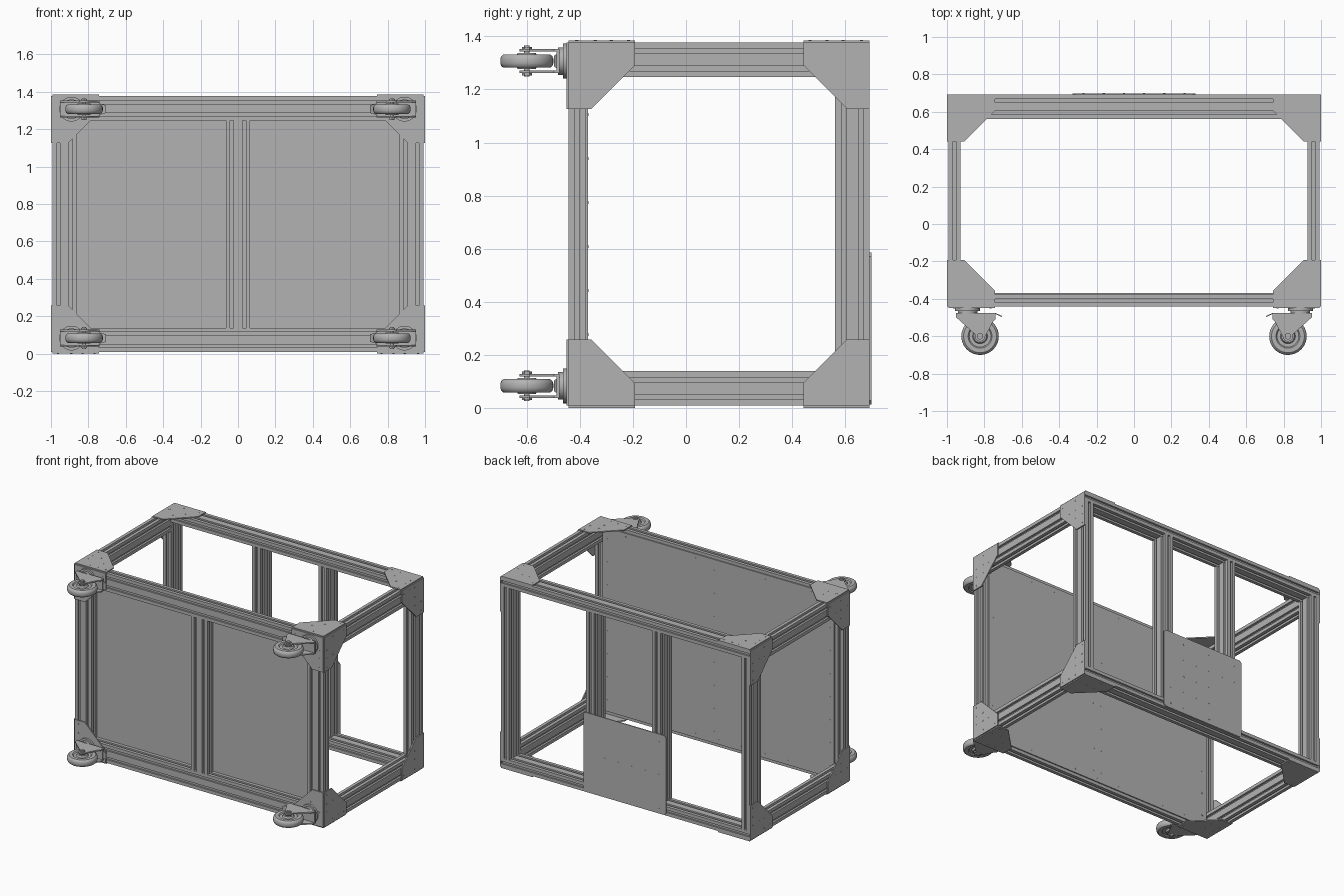
import bpy, bmesh, math
from mathutils import Vector, Matrix

cube = bpy.data.objects.get("Cube")
if cube:
    bpy.data.objects.remove(cube, do_unlink=True)

grey = bpy.data.materials.new("metal grey")
grey.use_nodes = True
grey.diffuse_color = (0.45, 0.45, 0.45, 1)
grey.node_tree.nodes["Principled BSDF"].inputs["Base Color"].default_value = (0.45, 0.45, 0.45, 1)

M = 0.065                    # extrusion module
T = 0.008                    # plate thickness
X = 0.992                    # frame half width
Y0, Y1 = -0.442, 0.692       # frame front and back
Z0, Z1 = 0.008, 1.377        # frame bottom and top
YI = Y0 + M                  # inner side of the front frame
YB = Y1 - 2 * M              # inner side of the back frame


def finish(name, bm, smooth=False):
    bmesh.ops.recalc_face_normals(bm, faces=bm.faces[:])
    mesh = bpy.data.meshes.new(name)
    bm.to_mesh(mesh)
    bm.free()
    mesh.materials.append(grey)
    ob = bpy.data.objects.new(name, mesh)
    bpy.context.scene.collection.objects.link(ob)
    if smooth:
        bpy.ops.object.select_all(action='DESELECT')
        bpy.context.view_layer.objects.active = ob
        ob.select_set(True)
        bpy.ops.object.shade_smooth_by_angle(angle=math.radians(35))
    return ob


def add_prism(bm, points, offset):
    face = bm.faces.new([bm.verts.new(p) for p in points])
    ext = bmesh.ops.extrude_face_region(bm, geom=[face], use_keep_orig=True)
    verts = [v for v in ext["geom"] if isinstance(v, bmesh.types.BMVert)]
    bmesh.ops.translate(bm, verts=verts, vec=Vector(offset))


def add_box(bm, lo, hi):
    lo, hi = Vector(lo), Vector(hi)
    mat = Matrix.Translation((lo + hi) / 2) @ Matrix.Diagonal((*(hi - lo), 1))
    bmesh.ops.create_cube(bm, size=1, matrix=mat)


def add_disc(bm, centre, normal, radius, depth, segments=10):
    normal = Vector(normal)
    rot = normal.to_track_quat('Z', 'Y').to_matrix().to_4x4()
    mat = Matrix.Translation(Vector(centre) + normal * depth / 2) @ rot
    bmesh.ops.create_cone(bm, cap_ends=True, segments=segments, radius1=radius,
                          radius2=radius, depth=depth, matrix=mat)


def slot_outline(w, h):
    """Rectangle outline with a T-slot in the middle of every module."""
    slot = [(-.009, 0), (-.009, .007), (-.012, .007), (-.012, .018),
            (.012, .018), (.012, .007), (.009, .007), (.009, 0)]
    pts, pos, d = [], 0j, 1 + 0j
    for length in (w, h, w, h):
        pts.append(pos)
        for k in range(round(length / M)):
            pts += [pos + d * (M * (k + 0.5) + a) + d * 1j * b for a, b in slot]
        pos += d * length
        d *= 1j
    return pts


def extrusion(name, lo, hi, axis):
    a, b = [i for i in range(3) if i != axis]
    points = []
    for c in slot_outline(hi[a] - lo[a], hi[b] - lo[b]):
        p = [0, 0, 0]
        p[axis], p[a], p[b] = lo[axis], lo[a] + c.real, lo[b] + c.imag
        points.append(p)
    off = [0, 0, 0]
    off[axis] = hi[axis] - lo[axis]
    bm = bmesh.new()
    add_prism(bm, points, off)
    finish(name, bm)


# Long rails: tall ones at the front, flat ones at the back
for side, zf, zb in (("bottom", Z0, Z0), ("top", Z1 - 2 * M, Z1 - M)):
    extrusion(f"front_{side}_rail", (-X, Y0, zf), (X, YI, zf + 2 * M), 0)
    extrusion(f"back_{side}_rail", (-X, YB, zb), (X, Y1, zb + M), 0)
    for label, x in (("right", -X), ("left", X - M)):
        extrusion(f"{label}_{side}_beam", (x, YI, zf), (x + M, YB, zf + 2 * M), 1)

# Uprights
for label, x in (("right", -X), ("middle", -M), ("left", X - 2 * M)):
    extrusion(f"front_{label}_post", (x, Y0, Z0 + 2 * M), (x + 2 * M, YI, Z1 - 2 * M), 2)
for label, x in (("right", -X), ("inner_right", -0.28), ("inner_left", 0.25), ("left", X - M)):
    extrusion(f"back_{label}_post", (x, YB, Z0 + M), (x + M, Y1, Z1 - M), 2)

# Corner gussets with screw heads
SHAPE = [(0, 0), (.25, 0), (.25, .085), (.085, .25), (0, .25)]
SCREWS = [(.03, .1), (.03, .16), (.03, .225), (.1, .03), (.16, .03),
          (.225, .03), (.1, .1), (.16, .1), (.1, .16)]


def gusset(name, origin, u, v, n):
    o, u, v, n = Vector(origin), Vector(u), Vector(v), Vector(n)
    bm = bmesh.new()
    add_prism(bm, [o + u * a + v * b for a, b in SHAPE], n * T)
    for a, b in SCREWS:
        add_disc(bm, o + u * a + v * b + n * T, n, 0.006, 0.001, 8)
    finish(name, bm)


for sx, lr in ((-1, "right"), (1, "left")):
    for z, sz, tb in ((Z0, -1, "bottom"), (Z1, 1, "top")):
        for y, sy, fb in ((Y0, -1, "front"), (Y1, 1, "back")):
            corner = (sx * X, y, z)
            gusset(f"{tb}_gusset_{fb}_{lr}", corner, (-sx, 0, 0), (0, -sy, 0), (0, 0, sz))
            gusset(f"side_gusset_{fb}_{tb}_{lr}", corner, (0, -sy, 0), (0, 0, -sz), (sx, 0, 0))
        gusset(f"front_gusset_{tb}_{lr}", (sx * X, Y0, z), (-sx, 0, 0), (0, 0, -sz), (0, -1, 0))

# Front panel, fixed to the inner side of the front frame
bm = bmesh.new()
add_box(bm, (-0.925, YI, 0.03), (0.925, YI + T, 1.355))
spots = [(x, 0.11 + 0.166 * k) for x in (-.89, -M / 2, M / 2, .89) for k in range(8)]
spots += [(-0.74 + 0.185 * k, z) for k in range(9) for z in (.06, 1.325)]
for x, z in spots:
    add_disc(bm, (x, YI + T, z), (0, 1, 0), 0.006, 0.001, 8)
finish("front_panel", bm)

# Back mounting plate with clipped corners
bm = bmesh.new()
c, w, lo, hi = 0.015, 0.33, 0.012, 0.585
add_prism(bm, [(x, Y1, z) for x, z in (
    (-w + c, lo), (w - c, lo), (w, lo + c), (w, hi - c),
    (w - c, hi), (c - w, hi), (-w, hi - c), (-w, lo + c))], (0, T - 0.001, 0))
for i in range(6):
    for j in range(5):
        add_disc(bm, (-0.27 + 0.108 * i, Y1 + T - 0.001, 0.05 + 0.12 * j), (0, 1, 0), 0.006, 0.001, 8)
finish("back_plate", bm)

# Casters
WHEEL = [(.022, .03), (.034, .03), (.04, .018), (.058, .018), (.064, .025),
         (.088, .025), (.096, .019), (.1, .008)]


def caster(tag, s, z):
    sx, wx, wy = s * 0.89, s * 0.823, -0.60
    # Wheel, lathed around its axle
    bm = bmesh.new()
    prof = WHEEL + [(r, -h) for r, h in reversed(WHEEL)]
    verts = [bm.verts.new((wx + r, wy, z + h)) for r, h in prof]
    edges = [bm.edges.new((verts[i], verts[i - 1])) for i in range(len(verts))]
    bmesh.ops.spin(bm, geom=verts + edges, cent=(wx, wy, z), axis=(0, 0, 1),
                   angle=math.tau, steps=40, use_merge=True)
    bmesh.ops.remove_doubles(bm, verts=bm.verts[:], dist=1e-5)
    finish(f"wheel_{tag}", bm, True)
    # Axle and nuts
    bm = bmesh.new()
    add_disc(bm, (wx, wy, z - 0.058), (0, 0, 1), 0.011, 0.116, 16)
    for d in (-1, 1):
        add_disc(bm, (wx, wy, z + d * 0.044), (0, 0, d), 0.019, 0.01, 6)
    finish(f"axle_{tag}", bm)
    # Swivel bearing
    bm = bmesh.new()
    add_disc(bm, (sx, -0.45, z), (0, -1, 0), 0.066, 0.014, 32)
    add_disc(bm, (sx, -0.464, z), (0, -1, 0), 0.052, 0.018, 32)
    finish(f"swivel_{tag}", bm, True)
    # Fork: two tapered cheeks, bridge and lip
    cheek = [(s * 0.952, -0.476), (s * 0.952, -0.498)]
    cheek += [(wx + s * 0.028 * math.cos(a), wy + 0.028 * math.sin(a))
              for a in (math.radians(20 - 25 * k) for k in range(9))]
    cheek += [(s * 0.755, -0.525), (s * 0.74, -0.51), (s * 0.74, -0.476)]
    bm = bmesh.new()
    for d in (-1, 1):
        add_prism(bm, [(x, y, z + d * 0.036) for x, y in cheek], (0, 0, d * 0.009))
    x0, x1 = sorted((s * 0.74, s * 0.952))
    add_box(bm, (x0, -0.488, z - 0.036), (x1, -0.476, z + 0.036))
    add_prism(bm, [(s * 0.74, -0.476, z - 0.03), (s * 0.705, -0.492, z - 0.02),
                   (s * 0.705, -0.492, z + 0.02), (s * 0.74, -0.476, z + 0.03)], (0, -0.006, 0))
    finish(f"fork_{tag}", bm)


for s, lr in ((-1, "right"), (1, "left")):
    for z, tb in ((0.083, "bottom"), (1.307, "top")):
        caster(f"{tb}_{lr}", s, z)
